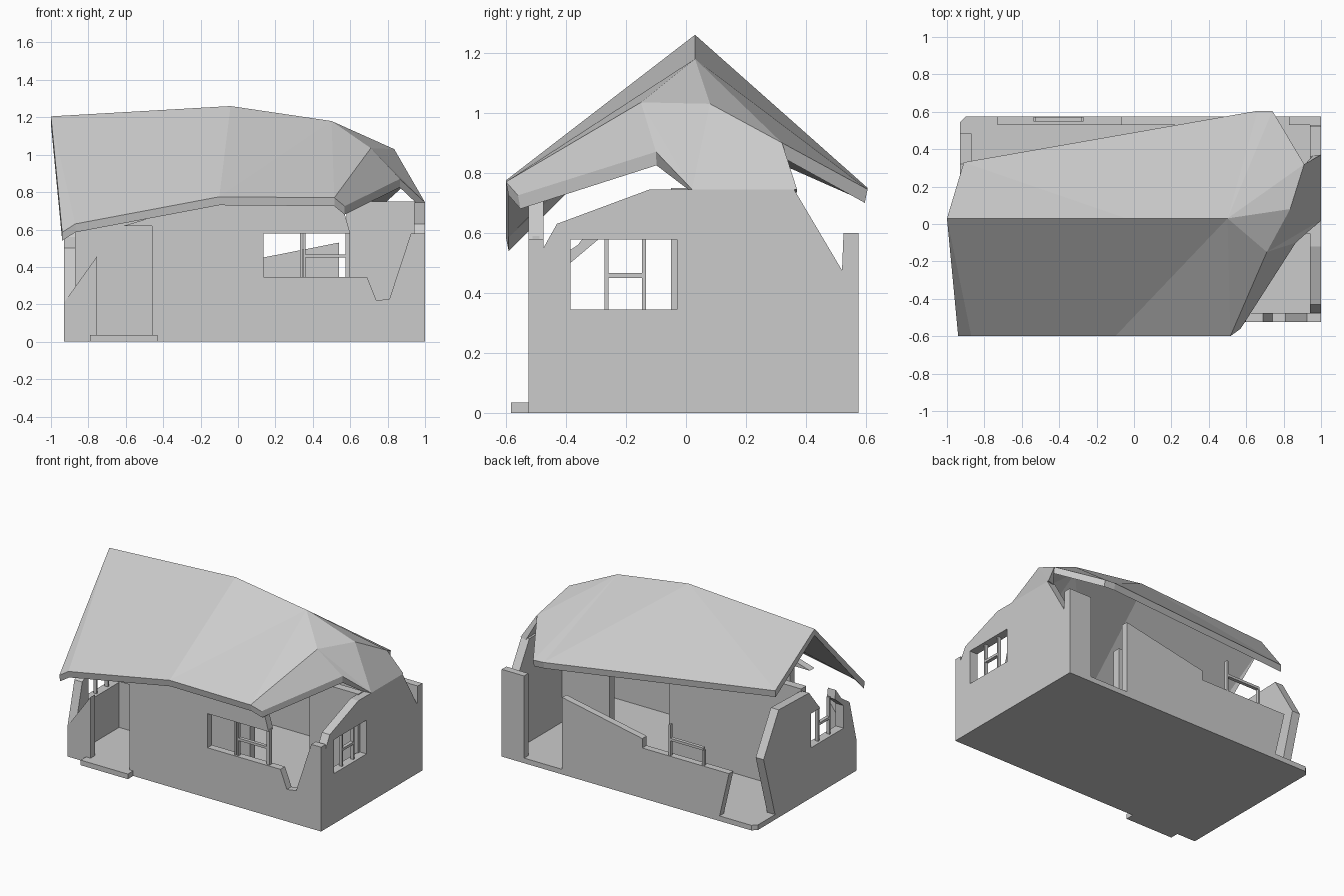
import bpy, bmesh
from mathutils import Vector

if "Cube" in bpy.data.objects:
    bpy.data.objects.remove(bpy.data.objects["Cube"])


def finish(bm, name):
    bmesh.ops.recalc_face_normals(bm, faces=bm.faces)
    me = bpy.data.meshes.new(name)
    bm.to_mesh(me)
    bm.free()
    ob = bpy.data.objects.new(name, me)
    bpy.context.collection.objects.link(ob)
    return ob


def slab(name, loops, axis, lo, hi):
    """Flat outline (first loop) with holes (other loops), extruded along an axis."""
    place = {'x': lambda u, v: (lo, u, v), 'y': lambda u, v: (u, lo, v),
             'z': lambda u, v: (u, v, lo)}[axis]
    bm = bmesh.new()
    for loop in loops:
        vs = [bm.verts.new(place(u, v)) for u, v in loop]
        for i, v in enumerate(vs):
            bm.edges.new((v, vs[i - 1]))
    if len(loops) == 1:
        bm.faces.new(vs)
    else:
        bmesh.ops.triangle_fill(bm, edges=bm.edges[:], use_beauty=True)
    ext = bmesh.ops.extrude_face_region(bm, geom=bm.faces[:], use_keep_orig=True)
    shift = Vector([hi - lo if a == axis else 0 for a in 'xyz'])
    bmesh.ops.translate(bm, vec=shift,
                        verts=[g for g in ext['geom'] if isinstance(g, bmesh.types.BMVert)])
    return finish(bm, name)


def rect(u0, u1, v0, v1):
    return [(u0, v0), (u1, v0), (u1, v1), (u0, v1)]


def window_frame(name, axis, at, posts, bar):
    """Thin posts (u, top) standing on the sill, plus one cross bar (u0, u1)."""
    for i, (u, top) in enumerate(posts):
        slab(f"{name}_post_{i}", [rect(u - .006, u + .006, .345, top)], axis, at - .012, at + .012)
    slab(f"{name}_bar", [rect(*bar, .45, .467)], axis, at - .012, at + .012)


# Floor and doorstep
slab("floor", [[(-.93, -.525), (1, -.525), (1, .575), (-.9, .575), (-.93, .545)]], 'z', 0, .035)
slab("doorstep", [rect(-.79, -.43, -.583, -.525)], 'z', 0, .035)

# Front wall: stub left of the door, and main piece with lintel, window and broken notch
slab("front_wall_left", [[(-.93, 0), (-.755, 0), (-.755, .455), (-.93, .21)]], 'y', -.525, -.475)
slab("front_wall", [[(-.46, 0), (1, 0), (1, .58), (.925, .58), (.81, .23), (.74, .22), (.69, .345),
                     (.135, .345), (.135, .58), (.6, .58), (.56, .72), (.5, .745), (-.2, .745),
                     (-.61, .62), (-.46, .62)]], 'y', -.525, -.475)

# Right wall with window hole and broken corners
slab("right_wall", [[(-.525, 0), (.575, 0), (.575, .6), (.525, .6), (.52, .475), (.36, .745),
                     (-.12, .745), (-.43, .63), (-.475, .55), (-.475, .58), (-.525, .58)],
                    rect(-.385, -.03, .345, .578)], 'x', .94, 1)

# Left wall, window open at the top
slab("left_wall", [[(-.525, 0), (.35, 0), (.485, .46), (.32, .74), (-.01, .73), (-.13, .58),
                    (-.03, .58), (-.03, .345), (-.385, .345), (-.385, .5), (-.29, .58),
                    (-.3, .64), (-.36, .56), (-.45, .5), (-.525, .21)]], 'x', -.93, -.87)

# Back wall: corner pillar and sloping ruin
slab("back_pillar", [rect(.83, 1, 0, .6)], 'y', .528, .575)
slab("back_wall", [[(-.65, 0), (.54, 0), (.54, .53), (-.07, .41), (-.07, .345), (-.73, .345)]],
     'y', .528, .575)

# Inner partition, split by a doorway
slab("partition_left", [rect(-.88, .125, .03, .75)], 'y', -.05, .005)
slab("partition_right", [rect(.58, .95, .03, .75)], 'y', -.05, .005)

# Window frames
window_frame("front_frame", 'y', -.5, [(.338, .58), (.356, .58), (.582, .59), (.594, .59)], (.35, .59))
window_frame("right_frame", 'x', .97, [(-.265, .58), (-.14, .58)], (-.265, -.14))
window_frame("left_frame", 'x', -.9, [(-.265, .6), (-.14, .58)], (-.265, -.14))
window_frame("back_frame", 'y', .56, [(-.275, .56), (-.53, .45)], (-.53, -.275))

# Sagging roof: ridge, eaves and the collapsed right end
P = {'r0': (-1, .03, 1.205), 'r1': (-.04, .03, 1.26), 'r2': (.5, .03, 1.18),
     'h0': (.71, -.15, 1.035), 'h1': (.835, .08, 1.03),
     'f0': (-.94, -.6, .585), 'f00': (-.87, -.6, .63), 'f1': (-.1, -.6, .775), 'f2': (.515, -.6, .77),
     'n0': (.57, -.56, .725), 'n1': (.865, -.1, .87), 'e0': (1, .02, .745), 'e1': (1, .37, .745),
     'n2': (.91, .32, .9), 'b0': (.74, .605, .745), 'b1': (.66, .605, .75), 'b2': (-.91, .33, .87)}
F = ["r0 f0 f00", "r0 f00 f1 r1", "r1 f1 r2", "r2 f1 f2", "r2 f2 h0", "h0 f2 n0 n1", "r2 h0 h1",
     "h0 n1 e0", "h0 e0 h1", "h1 e0 e1", "h1 e1 n2", "r2 h1 n2", "r2 n2 b0", "r2 b0 b1",
     "r1 r2 b1", "r0 r1 b2", "r1 b1 b2"]
bm = bmesh.new()
top = {k: bm.verts.new(p) for k, p in P.items()}
low = {k: bm.verts.new((x, y * .985, z - .045)) for k, (x, y, z) in P.items()}
for k in ('e0', 'e1'):
    low[k].co = Vector(P[k]) + Vector((-.04, 0, -.01))
for f in F:
    ks = f.split()
    bm.faces.new([top[k] for k in ks])
    bm.faces.new([low[k] for k in reversed(ks)])
rim = "r0 f0 f00 f1 f2 n0 n1 e0 e1 n2 b0 b1 b2".split()
for i, k in enumerate(rim):
    j = rim[i - 1]
    bm.faces.new((top[j], top[k], low[k], low[j]))
finish(bm, "roof")
